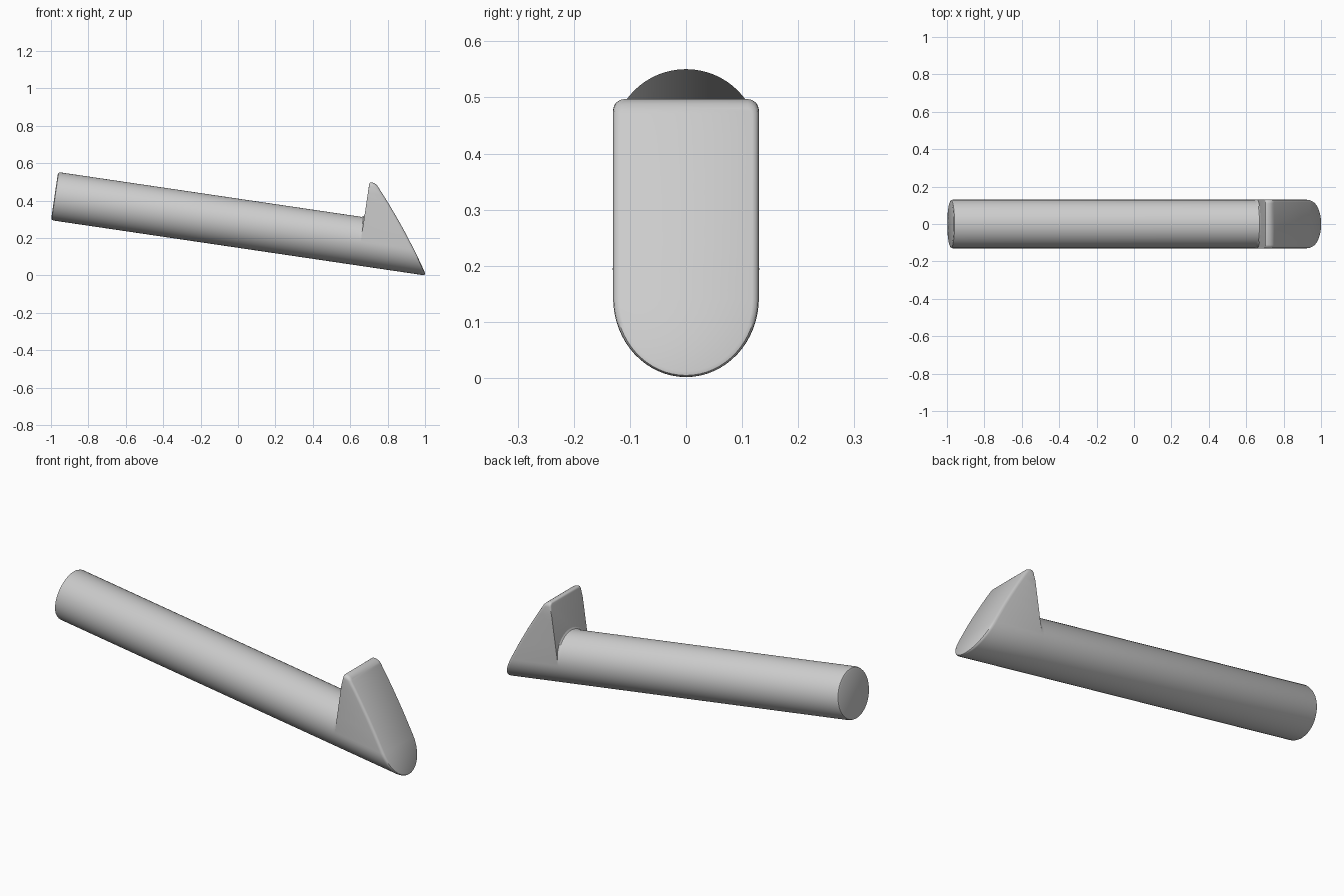
import bpy, bmesh
from math import sin, cos, pi, radians, sqrt
from mathutils import Vector

cube = bpy.data.objects.get("Cube")
if cube:
    bpy.data.objects.remove(cube)

TILT = radians(8.4)
R = 0.13         # rod radius
TOP = 0.45       # hook height above the rod's underside
BACK = 1.655     # where the hook rises from the rod
CORNER = 0.02    # rounding of the hook's upper corners
Q = 16           # segments per quarter circle

bm = bmesh.new()


def vert(u, y, v):
    """u runs along the rod, v is measured square to it."""
    return bm.verts.new(Vector((-1 + u * cos(TILT) + v * sin(TILT), y,
                                0.295 - u * sin(TILT) + v * cos(TILT))))


def bridge(a, b):
    n = len(a)
    for i in range(n):
        j = (i + 1) % n
        bm.faces.new((a[i], a[j], b[j], b[i]))


def rod_ring(u, shrink, flare):
    ring = []
    for k in range(4 * Q):
        a = -pi / 2 + k * pi / (2 * Q)
        r = R - shrink + flare * max(0, sin(a))
        ring.append(vert(u, r * cos(a), R + r * sin(a)))
    return ring


def hook_outline(inset):
    """Round-bottomed outline, from the lowest point up the left and back."""
    half = []
    for k in range(Q + 1):
        a = -pi / 2 + k * pi / (2 * Q)
        half.append(((R - inset) * cos(a), R + (R - inset) * sin(a)))
    half += [(R - inset, v) for v in (0.22, 0.28, 0.34, 0.39)]
    for k in range(5):
        a = k * pi / 8
        r = CORNER - inset
        half.append((R - CORNER + r * cos(a), TOP - CORNER + r * sin(a)))
    return half + [(-y, v) for y, v in half[:0:-1]]


def front(v):
    """Slightly bulging slanted nose."""
    t = v / TOP
    return 2.028 - 0.34 * t + 0.06 * t * (1 - t)


# Rod with a rounded rim and a small fillet against the hook
rings = [rod_ring(*p) for p in (
    (0, 0.012, 0), (0.0035, 0.0035, 0), (0.012, 0, 0),
    (BACK - 0.015, 0, 0), (BACK - 0.005, 0, 0.004), (BACK, 0, 0.013))]
bm.faces.new(rings[0])
for a, b in zip(rings, rings[1:]):
    bridge(a, b)
end = rings[-1]

# Hook back, sharing the rod's lower half
outline = hook_outline(0)
n = len(outline)
back = []
for i, (y, v) in enumerate(outline):
    if i <= Q:
        back.append(end[i])
    elif i >= n - Q:
        back.append(end[i - n])
    else:
        back.append(vert(BACK, y, v))
bm.faces.new(back[Q:n - Q + 1] + end[3 * Q - 1:Q:-1])

# Hook sides and rounded front rim
previous = back
for inset, setback in ((0, 0.02), (0.0015, 0.010), (0.005, 0.004), (0.012, 0)):
    ring = [vert(front(v) - setback, y, v) for y, v in hook_outline(inset)]
    bridge(previous, ring)
    previous = ring

# Slanted nose face, in strips from side to side
bm.faces.new((previous[0], previous[1], previous[-1]))
for i in range(1, n // 2):
    bm.faces.new((previous[i], previous[i + 1], previous[n - i - 1], previous[n - i]))

# Soften the hook's rear edge
rear = [bm.edges.get((back[i], back[i + 1])) for i in range(Q + 1, n - Q - 1)]
bmesh.ops.bevel(bm, geom=rear, offset=0.009, segments=3, profile=0.5,
                affect='EDGES', clamp_overlap=False)
bmesh.ops.recalc_face_normals(bm, faces=bm.faces[:])

mesh = bpy.data.meshes.new("hooked_rod")
bm.to_mesh(mesh)
bm.free()
rod = bpy.data.objects.new("hooked_rod", mesh)
bpy.context.collection.objects.link(rod)

# Plain grey
grey = bpy.data.materials.new("light_grey")
colour = (0.6, 0.6, 0.6, 1)
grey.use_nodes = True
grey.diffuse_color = colour
for node in grey.node_tree.nodes:
    if node.type == 'BSDF_PRINCIPLED':
        node.inputs["Base Color"].default_value = colour
mesh.materials.append(grey)

bpy.ops.object.select_all(action='DESELECT')
rod.select_set(True)
bpy.context.view_layer.objects.active = rod
bpy.ops.object.shade_smooth_by_angle(angle=radians(35))
